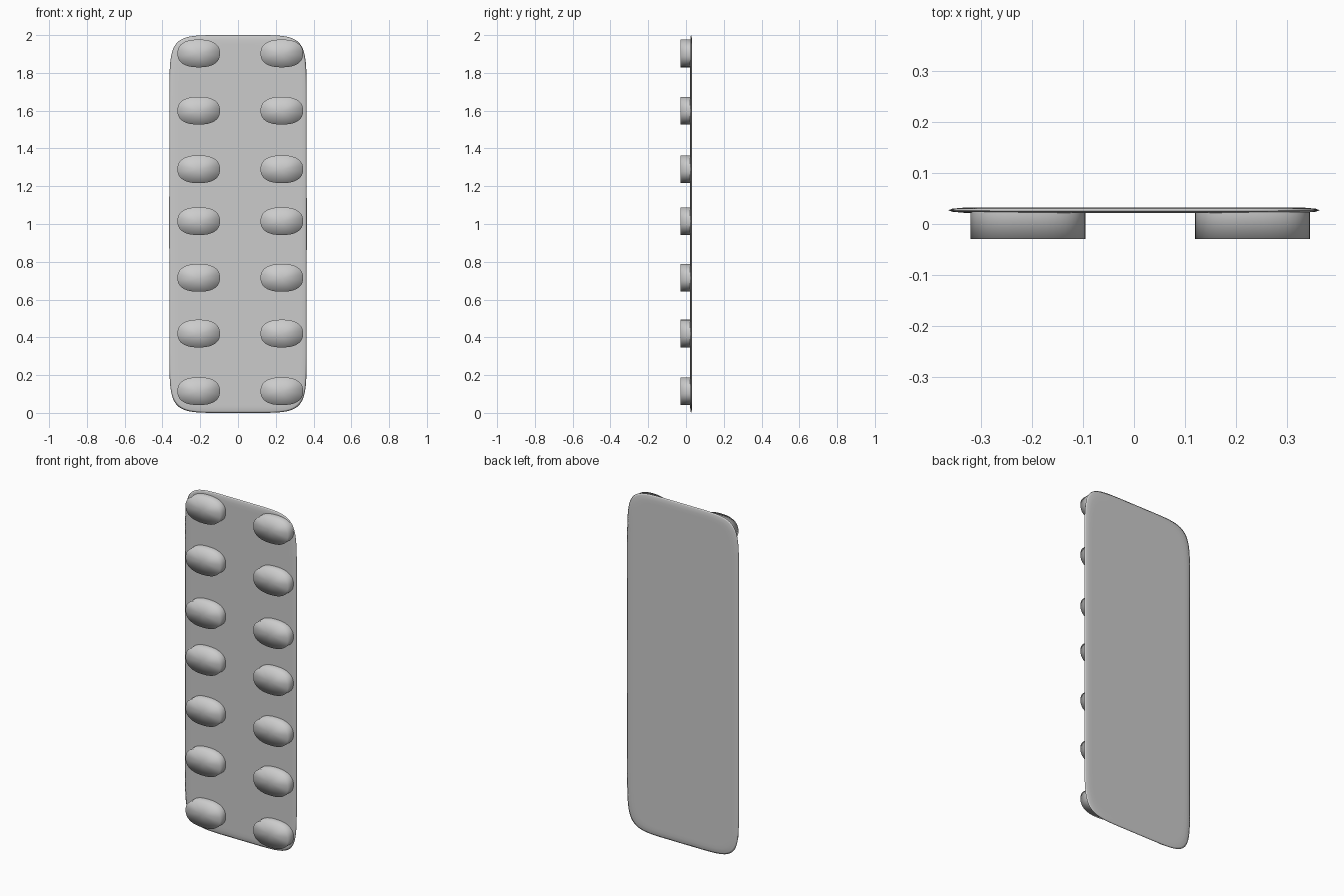
import bpy, bmesh, math

cube = bpy.data.objects.get("Cube")
if cube:
    bpy.data.objects.remove(cube)

GREY = (0.6, 0.6, 0.6, 1)
foil = bpy.data.materials.new("foil grey")
foil.use_nodes = True
foil.diffuse_color = GREY
foil.node_tree.nodes["Principled BSDF"].inputs["Base Color"].default_value = GREY


def outline(half_w, half_h, power_x, power_z, count):
    """Rounded closed outline in the x-z plane."""
    points = []
    for i in range(count):
        a = math.tau * i / count
        c, s = math.cos(a), math.sin(a)
        points.append((math.copysign(half_w * abs(c) ** (2 / power_x), c),
                       math.copysign(half_h * abs(s) ** (2 / power_z), s)))
    return points


def ring(bm, points, y):
    return [bm.verts.new((x, y, z)) for x, z in points]


def bridge(bm, a, b):
    for i in range(len(a)):
        j = (i + 1) % len(a)
        bm.faces.new((a[i], a[j], b[j], b[i]))


def finish(bm, name, location):
    bmesh.ops.recalc_face_normals(bm, faces=bm.faces)
    mesh = bpy.data.meshes.new(name)
    bm.to_mesh(mesh)
    bm.free()
    mesh.materials.append(foil)
    mesh.shade_smooth()
    obj = bpy.data.objects.new(name, mesh)
    obj.location = location
    bpy.context.collection.objects.link(obj)
    return obj


# Thin backing sheet with a tapered rim
bm = bmesh.new()
rims = []
for inset, y in ((0.05, -0.005), (0.03, -0.005), (0.008, -0.003), (0, 0),
                 (0.008, 0.003), (0.03, 0.005), (0.05, 0.005)):
    rims.append(ring(bm, outline(0.364 - inset, 1 - inset, 6, 16, 128), y))
for a, b in zip(rims, rims[1:]):
    bridge(bm, a, b)
bm.faces.new(rims[0])
bm.faces.new(rims[-1])
finish(bm, "backing_sheet", (0, 0.027, 1))

# Flat-fronted oval pocket, smooth shaded over its rim
bm = bmesh.new()
oval = outline(0.1125, 0.0735, 2.4, 2.4, 48)
base = ring(bm, oval, 0.053)
front = ring(bm, oval, 0)
bridge(bm, base, front)
centre = bm.verts.new((0, 0, 0))
for i, v in enumerate(front):
    bm.faces.new((v, front[(i + 1) % len(front)], centre))
pocket = finish(bm, "pocket", (0, 0, 0))

# Two columns of pockets share one mesh
for side, x in (("right", -0.208), ("left", 0.232)):
    for row, z in enumerate((0.115, 0.42, 0.715, 1.015, 1.29, 1.60, 1.903)):
        copy = bpy.data.objects.new(f"pocket_{side}_{row + 1}", pocket.data)
        copy.location = (x, -0.029, z)
        bpy.context.collection.objects.link(copy)
bpy.data.objects.remove(pocket)
